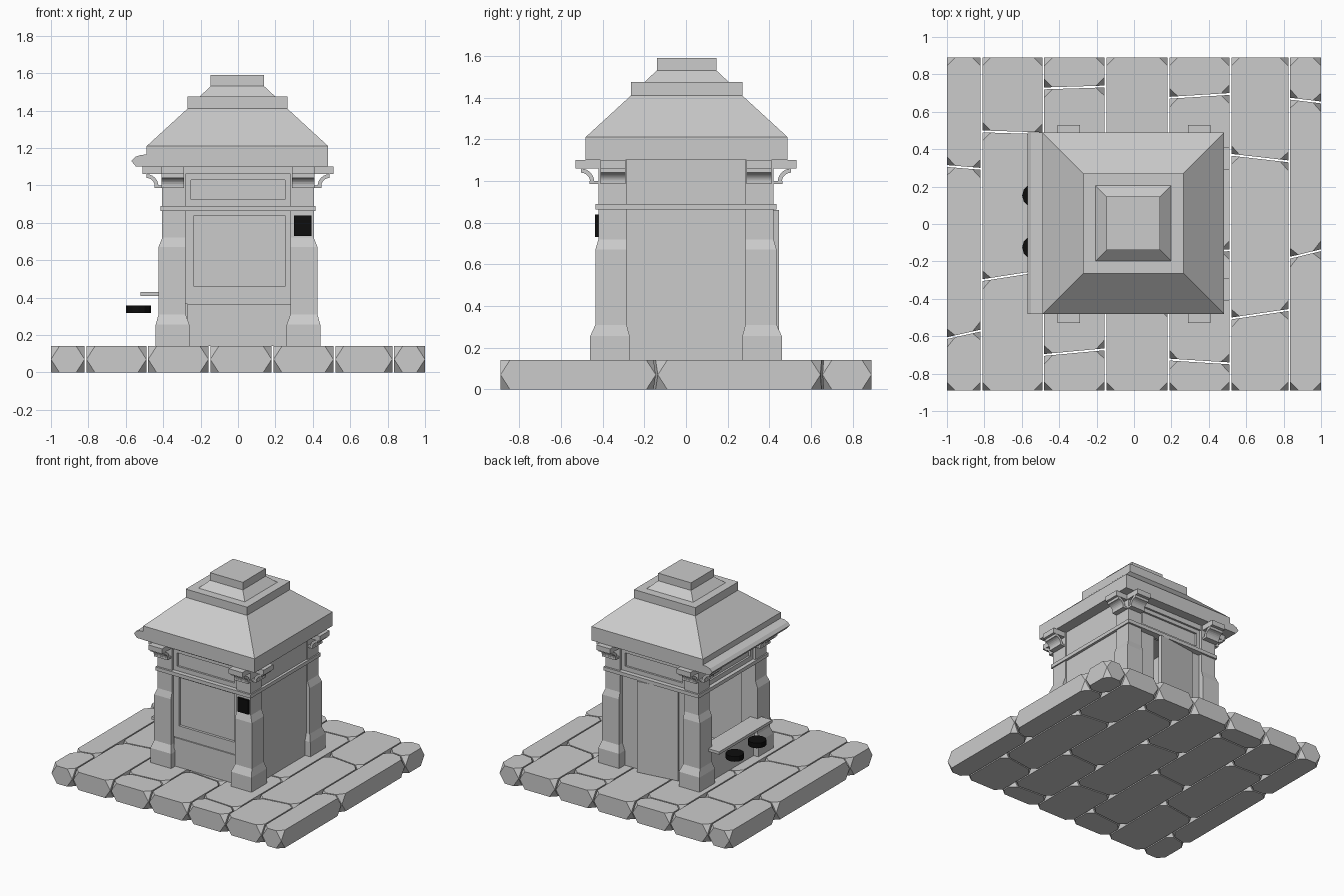
import bpy, bmesh, math
from mathutils import Vector, Matrix

if "Cube" in bpy.data.objects:
    bpy.data.objects.remove(bpy.data.objects["Cube"])

def finish(name, bm, mat=None, rot=0):
    bmesh.ops.rotate(bm, verts=bm.verts, cent=(0, 0, 0), matrix=Matrix.Rotation(rot, 3, 'Z'))
    bmesh.ops.recalc_face_normals(bm, faces=bm.faces)
    me = bpy.data.meshes.new(name)
    bm.to_mesh(me)
    bm.free()
    ob = bpy.data.objects.new(name, me)
    bpy.context.collection.objects.link(ob)
    if mat:
        me.materials.append(mat)
    return ob

def loft(name, rects, mat=None, rot=0):
    """Closed stack of rectangles (x0, x1, y0, y1, z)."""
    bm = bmesh.new()
    rings = [[bm.verts.new(p) for p in ((a, c, z), (b, c, z), (b, d, z), (a, d, z))]
             for a, b, c, d, z in rects]
    for lo, hi in zip(rings, rings[1:]):
        for i in range(4):
            j = (i + 1) % 4
            bm.faces.new((lo[i], lo[j], hi[j], hi[i]))
    bm.faces.new(rings[0])
    bm.faces.new(rings[-1])
    return finish(name, bm, mat, rot)

def box(name, x0, x1, y0, y1, z0, z1, mat=None, rot=0):
    return loft(name, [(x0, x1, y0, y1, z0), (x0, x1, y0, y1, z1)], mat, rot)

def extrude(name, pts, vec, rot=0):
    bm = bmesh.new()
    f = bm.faces.new([bm.verts.new(p) for p in pts])
    r = bmesh.ops.extrude_face_region(bm, geom=[f])
    bmesh.ops.translate(bm, vec=vec, verts=[v for v in r['geom'] if isinstance(v, bmesh.types.BMVert)])
    return finish(name, bm, None, rot)

def panel(name, outer, inner, y0, y1, depth, rot=0):
    """Front-facing slab with a recessed rectangle; outer and inner are (x0, x1, z0, z1)."""
    bm = bmesh.new()
    def ring(r, y):
        a, b, c, d = r
        return [bm.verts.new(p) for p in ((a, y, c), (b, y, c), (b, y, d), (a, y, d))]
    rings = [ring(outer, y1), ring(outer, y0), ring(inner, y0), ring(inner, y0 + depth)]
    for lo, hi in zip(rings, rings[1:]):
        for i in range(4):
            j = (i + 1) % 4
            bm.faces.new((lo[i], lo[j], hi[j], hi[i]))
    bm.faces.new(rings[0])
    bm.faces.new(rings[-1])
    return finish(name, bm, None, rot)

black = bpy.data.materials.new("black")
black.diffuse_color = (0.004, 0.004, 0.004, 1)
black.use_nodes = True
black.node_tree.nodes["Principled BSDF"].inputs["Base Color"].default_value = black.diffuse_color
BACK, LEFT, RIGHT = math.pi, -math.pi / 2, math.pi / 2

# Paving: rows of slabs with slanted joints and chipped corners
def slab(name, corners):
    bm = bmesh.new()
    n = len(corners)
    for i, c in enumerate(corners):
        c = Vector((*c, 0))
        bm.verts.new(c + Vector((0, 0, 0.07)))
        for nb in (corners[i - 1], corners[(i + 1) % n]):
            d = (Vector((*nb, 0)) - c).normalized() * 0.045
            for z in (0, 0.14):
                bm.verts.new(c + d + Vector((0, 0, z)))
    bmesh.ops.convex_hull(bm, input=bm.verts)
    bmesh.ops.dissolve_limit(bm, angle_limit=0.01, verts=bm.verts, edges=bm.edges)
    finish(name, bm)

edges = [-1, -0.815, -0.485, -0.153, 0.185, 0.515, 0.83, 1]
joints = [[(-0.61, -0.57), (0.31, 0.295)], [(-0.30, -0.25), (0.495, 0.485)],
          [(-0.70, -0.67), (0.02, 0.05), (0.725, 0.735)], [(-0.42, -0.45), (0.36, 0.33)],
          [(-0.725, -0.745), (-0.16, -0.14), (0.675, 0.695)], [(-0.505, -0.46), (0.37, 0.335)],
          [(-0.18, -0.14), (0.67, 0.65)]]
g = 0.005
for c, cuts in enumerate(joints):
    x0, x1 = edges[c] + (g if c else 0), edges[c + 1] - (g if c < 6 else 0)
    ys = [(-0.89 - g, -0.89 - g)] + cuts + [(0.89 + g, 0.89 + g)]
    for r, (a, b) in enumerate(zip(ys, ys[1:])):
        slab(f"paving_{c}_{r}", [(x0, a[0] + g), (x1, a[1] + g), (x1, b[1] - g), (x0, b[0] - g)])

# Corner pillars, each with two scroll brackets
steps = [(0.26, 0.44, 0.27, 0.46, 0.14), (0.26, 0.44, 0.27, 0.46, 0.255),
         (0.28, 0.425, 0.285, 0.435, 0.31), (0.28, 0.425, 0.285, 0.435, 0.67),
         (0.28, 0.405, 0.285, 0.42, 0.72), (0.28, 0.405, 0.285, 0.42, 1.10)]
arc = [(0.49 - r * math.cos(t), 0.995 + r * math.sin(t))
       for r, ts in ((0.045, range(6, -1, -1)), (0.065, range(7)))
       for t in (k * math.pi / 12 for k in ts)]
for sx in (-1, 1):
    for sy in (-1, 1):
        tag = ("left" if sx < 0 else "right") + ("_front" if sy < 0 else "_back")
        loft("pillar_" + tag, [(sx * a, sx * b, sy * c, sy * d, z) for a, b, c, d, z in steps])
        box("capital_x_" + tag, sx * 0.39, sx * 0.51, sy * 0.29, sy * 0.41, 1.06, 1.10)
        box("capital_y_" + tag, sx * 0.29, sx * 0.41, sy * 0.40, sy * 0.53, 1.06, 1.10)
        box("foot_x_" + tag, sx * 0.40, sx * 0.447, sy * 0.29, sy * 0.41, 0.985, 1.0)
        box("foot_y_" + tag, sx * 0.29, sx * 0.41, sy * 0.41, sy * 0.462, 0.985, 1.0)
        extrude("scroll_x_" + tag, [(sx * u, sy * 0.29, z) for u, z in arc], (0, sy * 0.12, 0))
        extrude("scroll_y_" + tag, [(sx * 0.29, sy * (u + 0.015), z) for u, z in arc], (sx * 0.12, 0, 0))

# Front wall: plinth and recessed panel
box("front_plinth", -0.27, 0.29, -0.41, -0.35, 0.14, 0.365)
panel("front_panel", (-0.28, 0.29, 0.365, 0.87), (-0.235, 0.25, 0.46, 0.84), -0.40, -0.35, 0.02)
# Right wall: plain
box("right_wall", 0.35, 0.395, -0.30, 0.30, 0.14, 1.10)
# Left side: half wall below the serving opening
box("left_half_wall", -0.40, -0.36, -0.30, 0.30, 0.14, 0.41)
# Back wall beside the doorway, and a door standing slightly ajar
box("back_wall_right", 0.14, 0.30, 0.35, 0.39, 0.14, 0.87)
box("back_wall_left", -0.30, -0.20, 0.35, 0.39, 0.14, 0.87)
door = box("door", 0, 0.33, -0.02, 0.01, 0.145, 0.86)
door.location = (-0.21, 0.39, 0)
door.rotation_euler.z = math.radians(8)

# Friezes on the three decorated sides, with a top band
for tag, rot, y in (("front", 0, -0.40), ("back", BACK, -0.40), ("left", LEFT, -0.385)):
    panel("frieze_" + tag, (-0.29, 0.29, 0.87, 1.10), (-0.25, 0.25, 0.925, 1.03), y, y + 0.05, 0.015, rot)
    box("top_band_" + tag, -0.28, 0.28, y - 0.015, y + 0.02, 1.06, 1.10, None, rot)

# Moulding running around the building
for tag, rot, y, w in (("front", 0, -0.435, 0.415), ("back", BACK, -0.435, 0.415),
                       ("left", LEFT, -0.415, 0.435), ("right", RIGHT, -0.415, 0.435)):
    box("moulding_" + tag, -w, w, y, y + 0.06, 0.862, 0.89, None, rot)

# Stepped hipped roof
roof = [(0.485, 1.10), (0.485, 1.21), (0.267, 1.41), (0.267, 1.475),
        (0.202, 1.475), (0.143, 1.53), (0.143, 1.59)]
loft("roof", [(-w - 0.003, w - 0.003, -w + 0.003, w + 0.003, z) for w, z in roof])
# Rolled awning over the serving side
extrude("awning", [(x, -0.48, z) for x, z in
                   ((-0.48, 1.10), (-0.545, 1.10), (-0.57, 1.13), (-0.55, 1.152), (-0.52, 1.163), (-0.48, 1.165))],
        (0, 0.968, 0))

# Counter, stools and wall plaque
box("counter", -0.52, -0.36, -0.33, 0.33, 0.408, 0.43)
for i, y in enumerate((-0.125, 0.152)):
    bm = bmesh.new()
    bmesh.ops.create_cone(bm, cap_ends=True, segments=12, radius1=0.066, radius2=0.066, depth=0.04,
                          matrix=Matrix.Translation((-0.532, y, 0.338)))
    finish(f"stool_seat_{i}", bm, black)
box("plaque", 0.30, 0.393, -0.437, -0.41, 0.73, 0.84, black)
